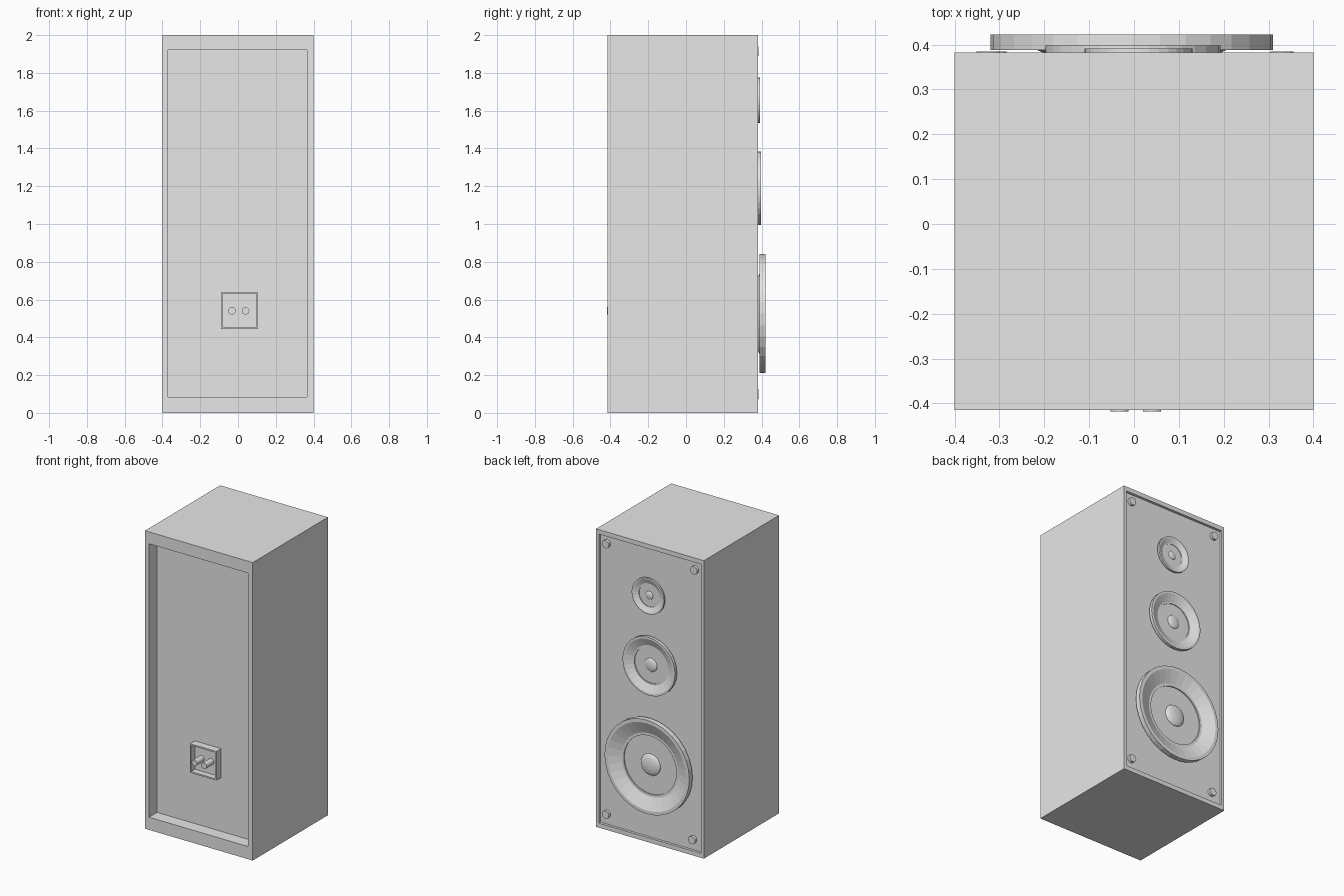
import bpy, bmesh, math
from mathutils import Matrix, Vector

if "Cube" in bpy.data.objects:
    bpy.data.objects.remove(bpy.data.objects["Cube"])

grey = bpy.data.materials.new("plain grey")
grey.use_nodes = True
grey.diffuse_color = (0.8, 0.8, 0.8, 1)
grey.node_tree.nodes["Principled BSDF"].inputs["Base Color"].default_value = (0.8, 0.8, 0.8, 1)

BACK, FRONT, PANEL = -0.415, 0.382, 0.365


def finish(name, bm):
    bmesh.ops.recalc_face_normals(bm, faces=bm.faces)
    mesh = bpy.data.meshes.new(name)
    bm.to_mesh(mesh)
    bm.free()
    mesh.materials.append(grey)
    obj = bpy.data.objects.new(name, mesh)
    bpy.context.collection.objects.link(obj)


def box(bm, x0, x1, y0, y1, z0, z1):
    size = Vector((x1 - x0, y1 - y0, z1 - z0))
    mid = Vector((x0 + x1, y0 + y1, z0 + z1)) / 2
    bmesh.ops.create_cube(bm, size=1, matrix=Matrix.Translation(mid) @ Matrix.Diagonal(size).to_4x4())


def recess(bm, direction, x0, x1, z0, z1, depth):
    """Inset the face pointing along y to a rectangle, then sink it."""
    bm.normal_update()
    face = max(bm.faces, key=lambda f: f.normal.y * direction)
    bmesh.ops.inset_individual(bm, faces=[face], thickness=0.001)
    c = face.calc_center_median()
    for v in face.verts:
        v.co.x = x0 if v.co.x < c.x else x1
        v.co.z = z0 if v.co.z < c.z else z1
    sunk = bmesh.ops.extrude_discrete_faces(bm, faces=[face])["faces"][0]
    for v in sunk.verts:
        v.co.y -= direction * depth


def lathe(name, x, z, profile, steps):
    """Revolve (radius, y) points about an axis running along y."""
    bm = bmesh.new()
    verts = [bm.verts.new((r, y, 0)) for r, y in profile]
    edges = [bm.edges.new(pair) for pair in zip(verts, verts[1:])]
    bmesh.ops.spin(bm, geom=verts + edges, cent=(0, 0, 0), axis=(0, 1, 0),
                   angle=math.tau, steps=steps, use_duplicate=False)
    bmesh.ops.remove_doubles(bm, verts=bm.verts, dist=0.0002)
    bmesh.ops.translate(bm, verts=bm.verts, vec=(x, 0, z))
    finish(name, bm)


# Cabinet with a shallow driver baffle and a deep rear recess
bm = bmesh.new()
box(bm, -0.4, 0.4, BACK, FRONT, 0, 2)
recess(bm, 1, -0.38, 0.38, 0.03, 1.97, FRONT - PANEL)
recess(bm, -1, -0.37, 0.365, 0.085, 1.92, 0.085)
finish("cabinet", bm)

# Drivers: back plate, rim, sloping cone, flat centre and domed cap
for name, x, z, r, rim_back, top in (("woofer", -0.005, 0.525, 0.315, 0.388, 0.422),
                                     ("midrange", -0.002, 1.19, 0.195, 0.377, 0.398),
                                     ("tweeter", 0.01, 1.655, 0.12, 0.378, 0.391)):
    floor = max(top - 0.13 * r, PANEL + 0.003)
    cap = [(0.23 * r * math.cos(a), floor + 0.07 * r * math.sin(a))
           for a in (i * math.pi / 8 for i in range(5))]
    lathe(name, x, z, [(0, PANEL), (0.62 * r, PANEL), (0.62 * r, rim_back), (r, rim_back),
                       (r, top), (0.93 * r, top), (0.62 * r, floor)] + cap, 32)

# Corner fixings on the baffle
for label, x, z in (("upper_left", 0.33, 1.915), ("upper_right", -0.325, 1.915),
                    ("lower_left", 0.33, 0.1), ("lower_right", -0.31, 0.1)):
    lathe("fixing_" + label, x, z, [(0, PANEL), (0.026, PANEL), (0.026, 0.384), (0, 0.384)], 16)

# Terminal cup and its two posts
bm = bmesh.new()
box(bm, -0.09, 0.105, -0.38, -0.33, 0.445, 0.64)
recess(bm, -1, -0.082, 0.097, 0.455, 0.63, 0.04)
finish("terminal_cup", bm)
for label, x in (("right", -0.032), ("left", 0.04)):
    lathe("terminal_post_" + label, x, 0.54,
          [(0, -0.34), (0.02, -0.34), (0.02, -0.418), (0, -0.418)], 16)
